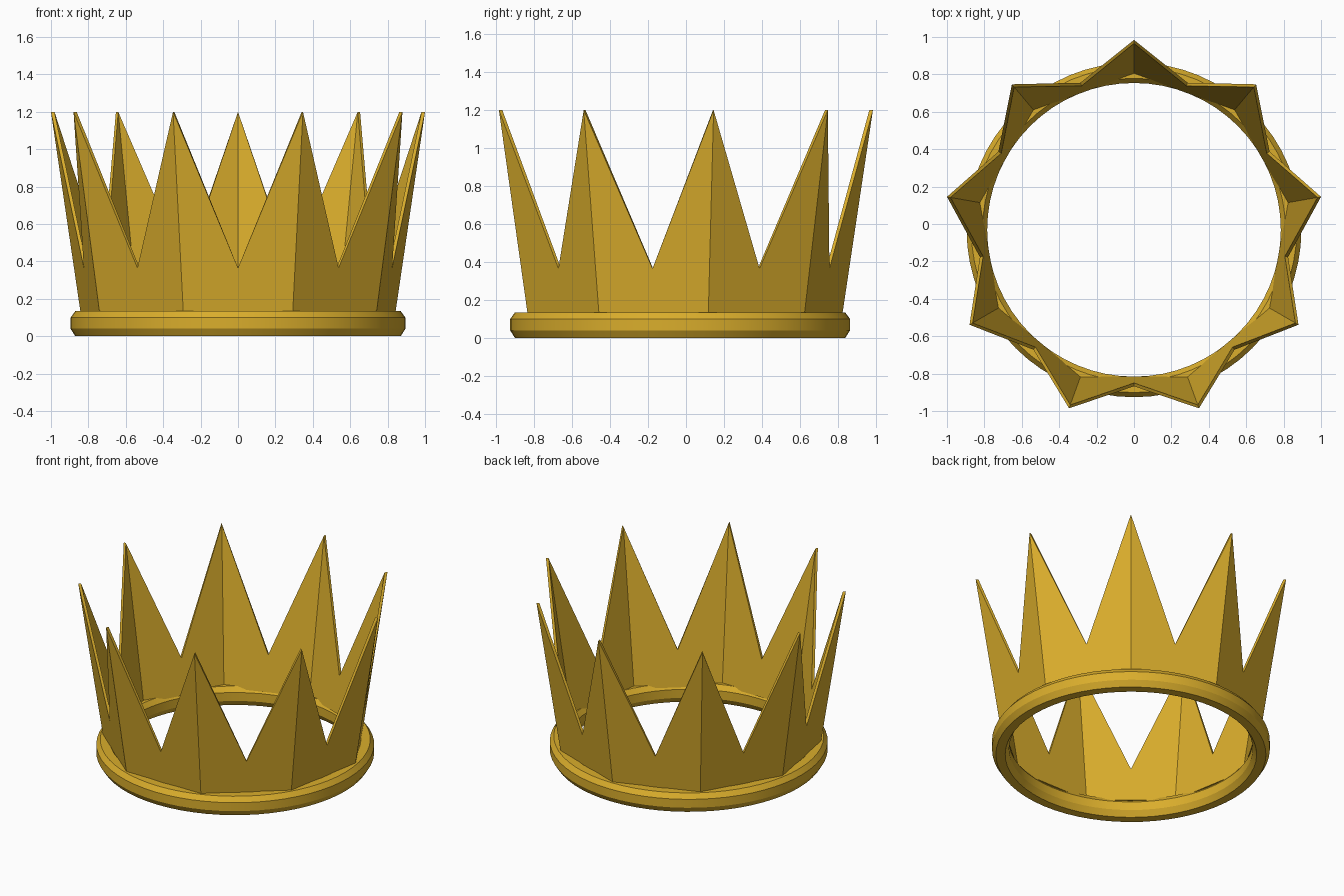
import bpy, bmesh
from math import sin, cos, pi, radians

if "Cube" in bpy.data.objects:
    bpy.data.objects.remove(bpy.data.objects["Cube"])

N = 9                      # number of spikes
CY = -0.031                # ring centre, so the bounding box is centred
TIP_R, TIP_Z = 1.0154, 1.2
BASE_R, BASE_Z = 0.853, 0.115
VALLEY_Z = 0.365
WALL = 0.019

gold = bpy.data.materials.new("gold")
gold.diffuse_color = (0.70, 0.42, 0.025, 1)
gold.use_nodes = True
gold.node_tree.nodes["Principled BSDF"].inputs["Base Color"].default_value = gold.diffuse_color


def make_object(name, bm):
    bmesh.ops.recalc_face_normals(bm, faces=bm.faces)
    mesh = bpy.data.meshes.new(name)
    bm.to_mesh(mesh)
    bm.free()
    mesh.materials.append(gold)
    obj = bpy.data.objects.new(name, mesh)
    bpy.context.collection.objects.link(obj)
    return obj


def polar(bm, r, a, z):
    return bm.verts.new((r * cos(a), CY + r * sin(a), z))


# Spiked band: nine flared flat panels, each notched by a valley
bm = bmesh.new()
t = (VALLEY_Z - BASE_Z) / (TIP_Z - BASE_Z)
valley_r = BASE_R + t * (TIP_R - BASE_R)
half = pi / N
shells = []
for inset in (0, WALL):
    base, tip, valley = [], [], []
    for k in range(N):
        a = pi / 2 + 2 * half * k
        base.append(polar(bm, BASE_R - inset, a, BASE_Z))
        tip.append(polar(bm, TIP_R - inset, a, TIP_Z))
        valley.append(polar(bm, (valley_r - inset) * cos(half), a + half, VALLEY_Z))
    for k in range(N):
        j = (k + 1) % N
        bm.faces.new((base[k], base[j], valley[k]))
        bm.faces.new((base[k], valley[k], tip[k]))
        bm.faces.new((base[j], tip[j], valley[k]))
    shells.append((base, tip, valley))
(b0, t0, v0), (b1, t1, v1) = shells
for k in range(N):
    j = (k + 1) % N
    bm.faces.new((t0[k], v0[k], v1[k], t1[k]))
    bm.faces.new((v0[k], t0[j], t1[j], v1[k]))
    bm.faces.new((b0[k], b0[j], b1[j], b1[k]))
make_object("spiked_band", bm)

# Base ring: octagonal section swept round a circle
SEG = 64
profile = [(0.895, 0.04), (0.895, 0.10), (0.87, 0.134), (0.81, 0.134),
           (0.785, 0.10), (0.785, 0.04), (0.81, 0.004), (0.87, 0.004)]
profile = [(r, z if z > 0.01 else 0.0) for r, z in profile]
bm = bmesh.new()
rings = [[polar(bm, r, 2 * pi * i / SEG, z) for r, z in profile] for i in range(SEG)]
n = len(profile)
for i in range(SEG):
    p, q = rings[i], rings[(i + 1) % SEG]
    for s in range(n):
        bm.faces.new((p[s], q[s], q[(s + 1) % n], p[(s + 1) % n]))
ring = make_object("base_ring", bm)
bpy.context.view_layer.objects.active = ring
ring.select_set(True)
bpy.ops.object.shade_smooth_by_angle(angle=radians(30))
